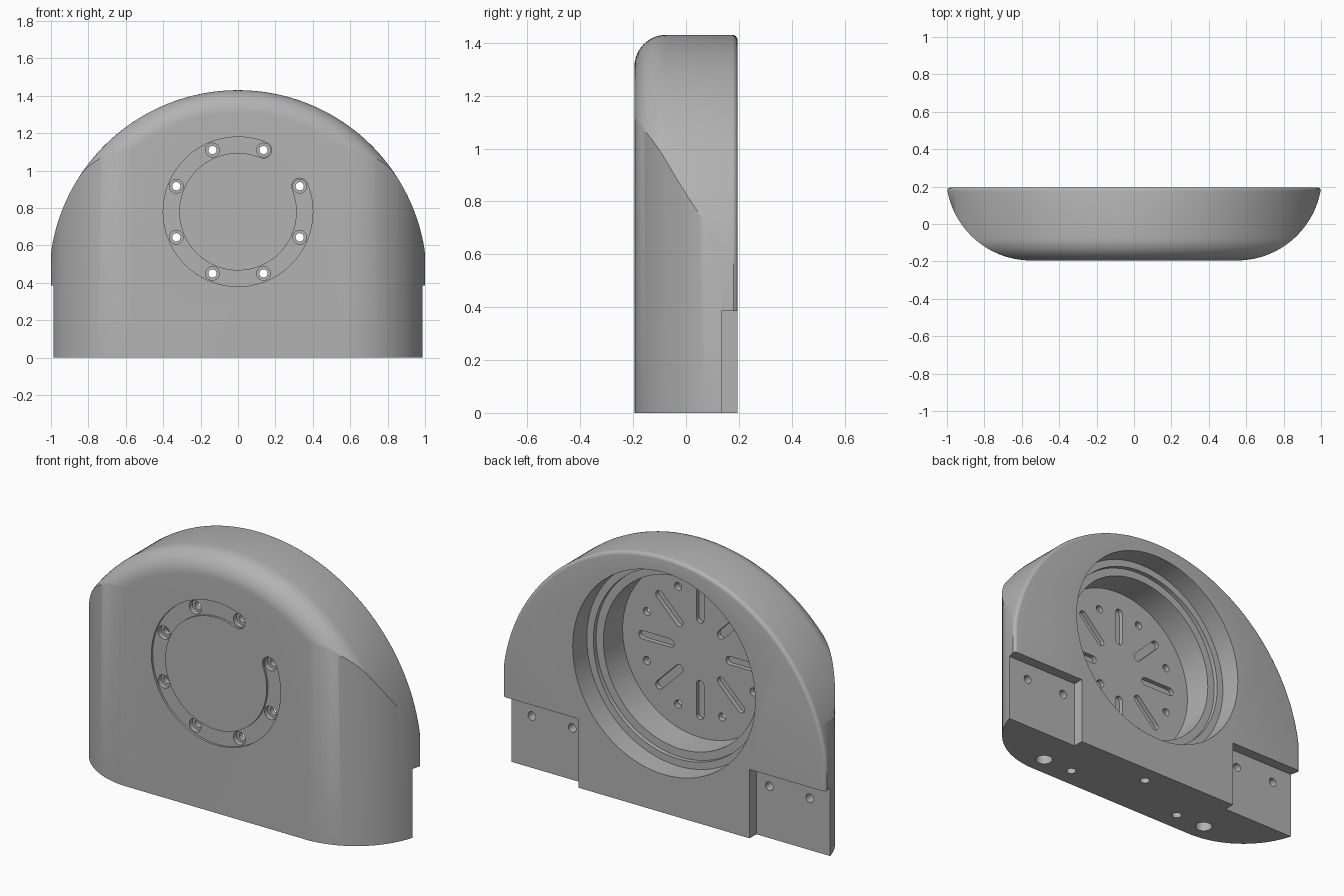
import bpy, bmesh
from math import sin, cos, pi, sqrt, radians

old = bpy.data.objects.get("Cube")
if old:
    bpy.data.objects.remove(old)

FRONT, BACK = -0.195, 0.195
HUB_Z = 0.78          # height of the round housing axis
FLOOR = -0.125        # bottom of the bore

grey = bpy.data.materials.new("grey")
grey.use_nodes = True
grey.diffuse_color = (0.45, 0.45, 0.45, 1)
grey.node_tree.nodes["Principled BSDF"].inputs["Base Color"].default_value = (0.45, 0.45, 0.45, 1)


def loft(bm, rings):
    """Closed solid through rings of equal point count."""
    loops = [[bm.verts.new(p) for p in ring] for ring in rings]
    for a, b in zip(loops, loops[1:]):
        for i in range(len(a)):
            j = (i + 1) % len(a)
            bm.faces.new((a[i], a[j], b[j], b[i]))
    bm.faces.new(loops[0])
    bm.faces.new(loops[-1])


def make(name, solids):
    """Object from a list of ring stacks."""
    bm = bmesh.new()
    for rings in solids:
        loft(bm, rings)
    bmesh.ops.recalc_face_normals(bm, faces=bm.faces)
    mesh = bpy.data.meshes.new(name)
    bm.to_mesh(mesh)
    bm.free()
    mesh.materials.append(grey)
    obj = bpy.data.objects.new(name, mesh)
    bpy.context.collection.objects.link(obj)
    return obj


def turned_y(x, z, steps, n=32):
    """Stepped round solid along y; steps are (radius, y)."""
    return [[(x + r * cos(2 * pi * i / n), y, z + r * sin(2 * pi * i / n))
             for i in range(n)] for r, y in steps]


def turned_z(x, y, r, depth, n=24):
    return [[(x + r * cos(2 * pi * i / n), y + r * sin(2 * pi * i / n), z)
             for i in range(n)] for z in (-0.05, depth)]


def prism_y(outline, y0, y1):
    return [[(x, y, z) for x, z in outline] for y in (y0, y1)]


def arc_slot(radius, half, a0, a1, n):
    """Outline of a curved slot with round ends, about the hub axis."""
    def polar(r, a):
        return r * cos(a), HUB_Z + r * sin(a)
    pts = [polar(radius + half, a0 + (a1 - a0) * i / n) for i in range(n + 1)]
    for centre, start, side in ((a1, a1, -1), (a0, a0 + pi, 1)):
        cx, cz = polar(radius, centre)
        pts += [(cx + half * cos(start + pi * i / 10), cz + half * sin(start + pi * i / 10))
                for i in range(1, 10)]
        if side < 0:
            pts += [polar(radius - half, a1 + (a0 - a1) * i / n) for i in range(n + 1)]
    return pts


def straight_slot(r0, r1, half, angle):
    """Outline of a radial slot with round ends."""
    pts = []
    for r, start in ((r1 - half, -pi / 2), (r0 + half, pi / 2)):
        for i in range(9):
            t = start + pi * i / 8
            u, v = r + half * cos(t), half * sin(t)
            pts.append((u * cos(angle) - v * sin(angle), HUB_Z + u * sin(angle) + v * cos(angle)))
    return pts


def boolean(target, tool, operation):
    mod = target.modifiers.new(tool.name, "BOOLEAN")
    mod.operation, mod.solver, mod.object = operation, "EXACT", tool
    bpy.context.view_layer.objects.active = target
    bpy.ops.object.modifier_apply(modifier=mod.name)
    bpy.data.objects.remove(tool)


# Body plan: flat front, big rounded flanks, small round at the back edge
R, EDGE = 0.455, 0.02
half_plan = [(0.55 + R * sin(t), 0.26 - R * cos(t))
             for t in [radians(79) * i / 28 for i in range(29)]]
half_plan += [(0.98 + EDGE * cos(t), BACK - EDGE + EDGE * sin(t))
              for t in [radians(15 + 75 * i / 5) for i in range(6)]]
plan = half_plan + [(-x, y) for x, y in reversed(half_plan)]
body = make("housing_body", [[[(x, y, z) for x, y in plan] for z in (0, 1.6)]])


# Arch: semicircular top with a large front round and small back round
def arch_ring(inset, y, n=96):
    r = 1.01 - inset
    pts = [(r * cos(pi * i / n), y, 0.42 + r * sin(pi * i / n)) for i in range(n + 1)]
    return pts + [(-1.05 + inset, y, 0.40), (-1.05 + inset, y, -0.1),
                  (1.05 - inset, y, -0.1), (1.05 - inset, y, 0.40)]


ROUND = 0.12
quarter = [pi / 2 * i / 12 for i in range(13)]
rings = [arch_ring(ROUND, FRONT - 0.05)]
rings += [arch_ring(ROUND * (1 - sin(t)), FRONT + ROUND * (1 - cos(t))) for t in quarter]
rings += [arch_ring(EDGE * (1 - cos(t)), BACK - EDGE + EDGE * sin(t)) for t in quarter[::3]]
rings.append(arch_ring(EDGE, BACK + 0.05))
boolean(body, make("arch", [rings]), "INTERSECT")

# Stepped bore opening to the back
bore = [(0.48, FLOOR), (0.48, 0.045), (0.525, 0.045), (0.525, 0.07), (0.565, 0.07), (0.565, 0.3)]
boolean(body, make("bore", [turned_y(0, HUB_Z, bore, 96)]), "DIFFERENCE")

# Mounting notches at the lower back corners
notches = [prism_y([(s * 0.53, -0.1), (s * 1.2, -0.1), (s * 1.2, 0.385), (s * 0.53, 0.385)],
                   0.135, 0.3) for s in (-1, 1)]
boolean(body, make("notches", notches), "DIFFERENCE")

# Shallow open ring groove on the front
groove = arc_slot(0.357, 0.043, radians(67.5), radians(382.5), 72)
boolean(body, make("ring_groove", [prism_y(groove, FRONT - 0.05, FRONT + 0.012)]), "DIFFERENCE")

# Radial slots in the bore floor
slots = [prism_y(straight_slot(0.16, 0.38, 0.023, i * pi / 4), FLOOR - 0.025, FLOOR + 0.03)
         for i in range(8)]
boolean(body, make("floor_slots", slots), "DIFFERENCE")

# Counterbored through holes between the slots
steps = [(0.037, FRONT - 0.05), (0.037, FRONT + 0.04), (0.022, FRONT + 0.04), (0.022, FLOOR + 0.03)]
holes = []
for i in range(8):
    a = (i + 0.5) * pi / 4
    holes.append(turned_y(0.357 * cos(a), HUB_Z + 0.357 * sin(a), steps, 24))
boolean(body, make("bolt_holes", holes), "DIFFERENCE")

# Screw holes in the notches and under the base
screws = [turned_y(s * x, 0.29, [(0.024, 0.03), (0.024, 0.18)], 24)
          for s in (-1, 1) for x in (0.61, 0.86)]
screws += [turned_z(s * x, -0.085, r, 0.15) for s in (-1, 1) for x, r in ((0.56, 0.045), (0.37, 0.026))]
screws.append(turned_z(0, 0.09, 0.026, 0.12))
boolean(body, make("screw_holes", screws), "DIFFERENCE")

# Smooth curved surfaces, keep machined edges sharp
for o in bpy.context.selected_objects:
    o.select_set(False)
body.select_set(True)
bpy.context.view_layer.objects.active = body
bpy.ops.object.shade_smooth_by_angle(angle=radians(30))
